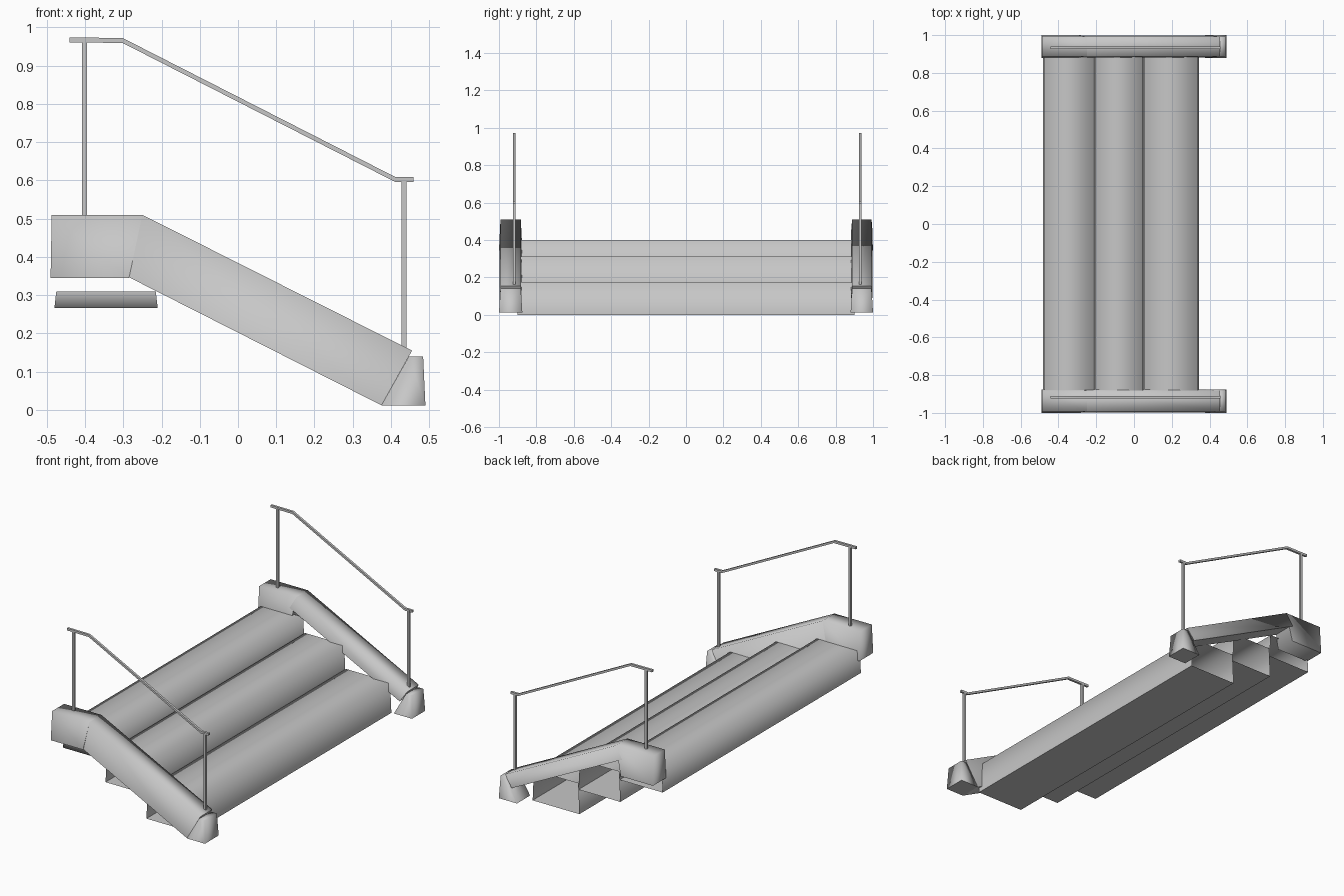
import bpy
import bmesh
from math import radians

cube = bpy.data.objects.get("Cube")
if cube:
    bpy.data.objects.remove(cube, do_unlink=True)

# Single grey material
grey = bpy.data.materials.new("plain_grey")
grey.use_nodes = True
colour = (0.57, 0.57, 0.57, 1)
grey.diffuse_color = colour
shader = next(n for n in grey.node_tree.nodes if n.type == "BSDF_PRINCIPLED")
shader.inputs["Base Color"].default_value = colour


def prism(name, profile, y0, y1, capped=True, angle=90):
    """Extrude an (x, z, inset) outline along y; inset narrows it there."""
    bm = bmesh.new()
    near = [bm.verts.new((x, y0 + i, z)) for x, z, i in profile]
    far = [bm.verts.new((x, y1 - i, z)) for x, z, i in profile]
    for k in range(len(profile)):
        j = (k + 1) % len(profile)
        bm.faces.new((near[k], near[j], far[j], far[k]))
    if capped:
        bm.faces.new(near[::-1])
        bm.faces.new(far)
    bmesh.ops.recalc_face_normals(bm, faces=bm.faces)
    mesh = bpy.data.meshes.new(name)
    bm.to_mesh(mesh)
    bm.free()
    mesh.materials.append(grey)
    obj = bpy.data.objects.new(name, mesh)
    bpy.context.collection.objects.link(obj)
    bpy.ops.object.select_all(action="DESELECT")
    obj.select_set(True)
    bpy.context.view_layer.objects.active = obj
    bpy.ops.object.shade_smooth_by_angle(angle=radians(angle))


def bar(name, path, y, half=0.0065):
    """Square bar whose centre line is an (x, z) path running towards +x."""
    lower = [(x, z - half, 0) for x, z in path]
    upper = [(x, z + half, 0) for x, z in reversed(path)]
    prism(name, lower + upper, y - half, y + half, angle=30)


def post(name, x, z0, z1, y, half=0.0068):
    prism(name, [(x - half, z0, 0), (x + half, z0, 0),
                 (x + half, z1, 0), (x - half, z1, 0)], y - half, y + half, angle=30)


# Treads: open-ended hollow boxes, slightly narrower at the top
draft = 0.008
treads = {
    "bottom_tread": (0.048, 0.345, 0.0, 0.175),
    "middle_tread": (-0.212, 0.053, 0.14, 0.312),
    "top_tread": (-0.482, -0.208, 0.266, 0.4),
}
for name, (x0, x1, z0, z1) in treads.items():
    prism(name, [(x0, z0, 0), (x1, z0, 0), (x1 - draft, z1, 0), (x0 + draft, z1, 0)],
          -0.9, 0.9, capped=False)

# Low lip closing the lower part of the top tread's front end
prism("top_tread_lip", [(-0.48, 0.267, 0), (-0.21, 0.267, 0),
                        (-0.215, 0.31, 0), (-0.475, 0.31, 0)], -0.9, -0.896)

# Sloping beams: the right one is deep, the left one is shallow
slim = 0.008
beam_top = [(0.455, 0.155, slim), (-0.25, 0.51, slim)]
beam_bottom = {
    "right": [(-0.325, 0.367, 0.002), (0.375, 0.012, 0.002)],
    "left": [(-0.29, 0.44, 0.002), (0.41, 0.09, 0.002)],
}

# Side blocks, beams and handrails
sides = {"right": (-1.0, -0.875, -0.918), "left": (0.88, 1.0, 0.932)}
for side, (y0, y1, rail_y) in sides.items():
    prism(side + "_upper_block", [(-0.49, 0.345, 0), (-0.285, 0.345, 0),
                                  (-0.25, 0.51, slim), (-0.487, 0.51, slim)], y0, y1)
    prism(side + "_sloping_beam", beam_bottom[side] + beam_top, y0, y1)
    prism(side + "_lower_block", [(0.375, 0.012, 0), (0.49, 0.012, 0),
                                  (0.484, 0.14, slim), (0.447, 0.14, slim)], y0, y1)
    post(side + "_upper_post", -0.401, 0.5, 0.965, rail_y)
    post(side + "_lower_post", 0.434, 0.14, 0.603, rail_y)
    bar(side + "_handrail", [(-0.441, 0.967), (-0.302, 0.966),
                             (0.412, 0.602), (0.459, 0.602)], rail_y)
